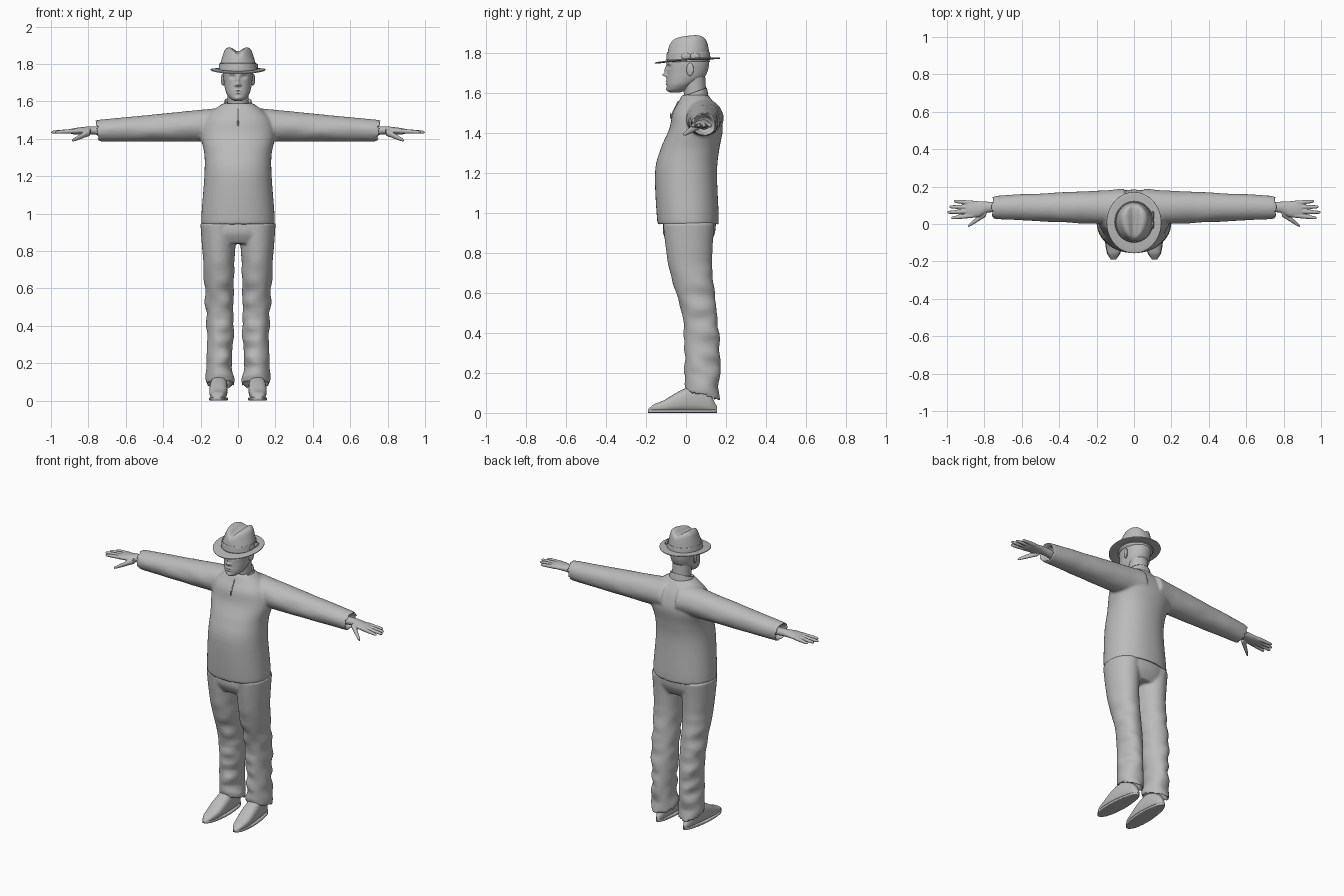
import bpy
import bmesh
from math import cos, sin, pi, tau, exp, tanh, copysign
from mathutils import Vector, noise

if "Cube" in bpy.data.objects:
    bpy.data.objects.remove(bpy.data.objects["Cube"])

grey = bpy.data.materials.new("clay_grey")
grey.use_nodes = True
grey.diffuse_color = (.5, .5, .5, 1)
grey.node_tree.nodes["Principled BSDF"].inputs["Base Color"].default_value = grey.diffuse_color

SIDES = {"left": 1, "right": -1}


def clamp(value):
    return max(0, min(1, value))


def bell(value, width):
    return exp(-(value / width) ** 2)


def spline(keys, steps):
    """Smooth in-between sections through the key sections."""
    last = len(keys) - 1
    for i in range(last):
        before, start, end, after = (keys[max(0, min(last, i + k))] for k in (-1, 0, 1, 2))
        for step in range(steps):
            t = step / steps
            yield [q + t / 2 * (r - p + t * (2 * p - 5 * q + 4 * r - w + t * (3 * (q - r) + w - p)))
                   for p, q, r, w in zip(before, start, end, after)]
    yield keys[-1]


def loft(bm, axis, keys, side=1, warp=None, sides=32, steps=5, power=2):
    """Skin of oval sections along an axis: (position, centre u, centre v, radius u, radius v)."""
    rings = []
    for t, centre_u, centre_v, radius_u, radius_v in spline(keys, steps):
        ring = []
        for k in range(sides):
            c, s = cos(tau * k / sides), sin(tau * k / sides)
            u = centre_u + radius_u * copysign(abs(c) ** (2 / power), c)
            v = centre_v + radius_v * copysign(abs(s) ** (2 / power), s)
            point = Vector({"x": (t, u, v), "y": (u, t, v), "z": (u, v, t)}[axis])
            if warp:
                point = warp(point)
            point.x *= side
            ring.append(bm.verts.new(point))
        rings.append(ring)
    for low, high in zip(rings, rings[1:]):
        for k in range(sides):
            j = (k + 1) % sides
            bm.faces.new((low[k], low[j], high[j], high[k]))
    bm.faces.new(rings[0])
    bm.faces.new(rings[-1])


def finish(name, bm, voxel=0, relax=3):
    """Turn the skins into one object, fused when a voxel size is given."""
    bmesh.ops.recalc_face_normals(bm, faces=bm.faces)
    for face in bm.faces:
        face.smooth = True
    mesh = bpy.data.meshes.new(name)
    bm.to_mesh(mesh)
    bm.free()
    mesh.materials.append(grey)
    obj = bpy.data.objects.new(name, mesh)
    bpy.context.collection.objects.link(obj)
    if voxel:
        fuse = obj.modifiers.new("Fuse", "REMESH")
        fuse.mode = "VOXEL"
        fuse.voxel_size = voxel
        fuse.use_smooth_shade = True
        obj.modifiers.new("Relax", "SMOOTH").iterations = relax


def single(name, axis, keys, **options):
    bm = bmesh.new()
    loft(bm, axis, keys, **options)
    finish(name, bm)


def column(rows):
    """Upright sections centred on the body: (height, centre y, radius x, radius y)."""
    return [(z, 0, y, across, deep) for z, y, across, deep in rows]


def shrink(key, move, wall):
    t, u, v, radius_u, radius_v = key
    return t + move, u, v, radius_u - wall, radius_v - wall


def hollow(keys, depth, wall):
    """Fold the open end of a garment back inside itself."""
    end = keys[-1]
    return keys + [shrink(end, depth / 6, wall / 2), shrink(end, depth / 3, wall), shrink(end, depth, wall * 1.5)]


def rod(bm, start, end, thick, thin, side):
    """Finger with a rounded tip."""
    start, end = Vector(start), Vector(end)
    keys = []
    for t, tip in ((0, 1), (.5, 1), (.9, .9), (1, .3)):
        radius = (thick + (thin - thick) * t) * tip
        keys.append((*start.lerp(end, t), radius, radius))
    loft(bm, "x", keys, side, sides=16)


def pebble(name, axis, centre, radii, **options):
    """Egg-shaped piece; the first centre and radius lie along the axis."""
    keys = []
    for i in range(9):
        angle = pi * (i + .1) / 8.2
        swell = sin(angle)
        keys.append((centre[0] - radii[0] * cos(angle), centre[1], centre[2], radii[1] * swell, radii[2] * swell))
    single(name, axis, keys, **options)


def crumple(point, amount):
    """Soft cloth creases."""
    wave = noise.noise(Vector((point.x * 9, point.y * 7, point.z * 17)))
    return point + Vector((1, 1, 0)) * amount * wave


# Sweater: body and both sleeves with hollow cuffs
def sleeve_cloth(point):
    slant = max(0, point.x - .5) * (point.z - 1.44) / 2
    return crumple(point, .005) + Vector((slant, 0, 0))


bm = bmesh.new()
loft(bm, "z", column([(.95, .01, .18, .14), (.96, .01, .197, .154), (1.2, 0, .18, .155), (1.32, .02, .18, .147),
                      (1.42, .05, .2, .134), (1.5, .05, .18, .117), (1.55, .05, .135, .09), (1.59, .045, .08, .065)]),
     sides=48, power=2.2)
sleeve = [(x, .09, 1.48 - x / 20, .1 - x / 20, .095 - x / 20) for x in (.05, .2, .4, .6, .75)]
for side in SIDES.values():
    loft(bm, "x", hollow(sleeve, -.04, .014), side, sleeve_cloth)
finish("sweater", bm, .008, 4)

# Stand-up collar, higher at the nape, and the short zip below it
collar = column([(1.54, .04, .085, .075), (1.6, .04, .073, .065)])
single("collar", "z", hollow(collar, -.03, .01),
       warp=lambda point: point + Vector((0, 0, .36 * (point.y - .04))))
single("zip", "z", column([(1.47, -.074, .002, .004), (1.51, -.062, .003, .004), (1.56, -.036, .003, .005)]), sides=8)
pebble("zip_pull", "z", (1.485, 0, -.076), (.016, .005, .004), sides=12)


# Trousers: hips and two creased legs with hems dropping at the heel
def trouser_cloth(point):
    low = max(0, 1 - point.z * 4)
    point = crumple(point, .014 * clamp(2.5 - point.z * 3))
    return point - Vector((0, 0, .4 * low * (point.y - .08)))


leg = []
for step in range(9):
    z = .95 - step * .108
    thigh = max(0, z - .5)
    leg.append((z, .095 + z / 100, .047 - .034 * tanh((z - .6) * 7), .07 + thigh * .06, .088 + thigh * .09))
bm = bmesh.new()
loft(bm, "z", column([(.98, .02, .18, .13), (.9, .015, .19, .13), (.84, .015, .165, .1)]), sides=48, power=2.3)
for side in SIDES.values():
    loft(bm, "z", hollow(leg, .05, .016), side, trouser_cloth, sides=40)
finish("trousers", bm, .008, 4)

# Shoes: low toe rising to the instep, on a thin sole
upper, sole = [], []
for step in range(13):
    t = step / 12
    y = -.19 + .345 * t
    rounding = max(.2, sin(pi * t) ** .4)
    half = (.032 + .034 * clamp(t * 2.4 - .5)) * rounding
    outward = .11 - t / 80
    width = (.053 - t / 100) * rounding
    upper.append((y, outward, half + .005, width, half))
    sole.append((y, outward, .009, width + .003, .009))
for label, side in SIDES.items():
    single(label + "_shoe", "y", upper, side=side, power=2.6)
    single(label + "_sole", "y", sole, side=side, power=5)

# Hands: wrist and palm, four spread fingers, thumb pointing forward and down
for label, side in SIDES.items():
    bm = bmesh.new()
    loft(bm, "x", [(.7, .09, 1.44, .028, .024), (.78, .09, 1.445, .029, .022), (.83, .08, 1.443, .042, .02),
                   (.88, .078, 1.44, .045, .016), (.9, .078, 1.44, .038, .01)], side)
    for finger, reach in enumerate((.963, .988, 1, .978)):
        rod(bm, (.86, .112 - finger * .022, 1.442), (reach, .122 - finger * .03, 1.435), .013, .009, side)
    rod(bm, (.79, .06, 1.437), (.888, -.012, 1.39), .02, .009, side)
    finish(label + "_hand", bm, .0035, 2)

# Head: oval skull with the face raised and sunk by soft bumps (x, z, width, height, amount)
FEATURES = {
    "nose_bridge": (0, 1.712, .009, .022, .012),
    "nose_tip": (0, 1.69, .012, .009, .018),
    "nostril": (.012, 1.686, .006, .006, .007),
    "eye_socket": (.03, 1.731, .014, .009, -.012),
    "eyeball": (.03, 1.731, .008, .004, .006),
    "brow": (.028, 1.748, .02, .006, .005),
    "upper_lip": (0, 1.658, .018, .004, .006),
    "lower_lip": (0, 1.645, .014, .005, .006),
    "chin": (0, 1.617, .017, .01, .006),
}


def sculpt_face(point):
    front = clamp((-.02 - point.y) * 25)
    push = sum(amount * bell(abs(point.x) - x, width) * bell(point.z - z, height)
               for x, z, width, height, amount in FEATURES.values())
    return point - Vector((0, push * front, 0))


single("head", "z", column([(1.602, -.055, .018, .025), (1.614, -.047, .04, .046), (1.64, -.028, .06, .068),
                            (1.67, -.006, .07, .09), (1.7, .005, .075, .1), (1.75, .01, .08, .106),
                            (1.8, .01, .077, .1), (1.84, .01, .045, .05)]),
       warp=sculpt_face, sides=128, steps=12, power=2.15)
single("neck", "z", column([(1.5, .055, .062, .055), (1.6, .045, .057, .056), (1.7, .035, .06, .06)]))
for label, side in SIDES.items():
    pebble(label + "_ear", "x", (.08, .02, 1.717), (.01, .018, .033), side=side,
           warp=lambda point: point + Vector((.3 * (point.y - .02), 0, 0)))


# Hat: pinched and creased crown, band, side bow, gently curled brim
def crease(point):
    rise = max(0, (point.z - 1.8) * 11)
    front = clamp((.05 - point.y) * 8)
    drop = rise * (.024 * bell(point.x, .028) + .014 * front)
    return Vector((point.x * (1 - .28 * rise * front), point.y, point.z - drop))


def curl(point):
    return point + Vector((0, 0, .075 * point.y + .4 * point.x ** 2))


single("hat_crown", "z", column([(1.755, .012, .1, .107), (1.8, .012, .095, .104), (1.85, .012, .084, .098),
                                 (1.877, .013, .074, .09), (1.889, .014, .058, .076), (1.892, .015, .035, .05),
                                 (1.892, .015, .002, .01)]), warp=crease, sides=64)
band = column([(1.765, .012, .104, .111), (1.802, .012, .1, .107)])
single("hat_band", "z", hollow(band, -.01, .01), sides=64)
for label, y in (("front", 0), ("back", .045)):
    pebble("bow_loop_" + label, "y", (y, .101, 1.784), (.024, .007, .016))
single("hat_brim", "z", column([(1.76, .01, .085, .09), (1.757, .008, .139, .155), (1.761, .007, .146, .163),
                                (1.765, .008, .139, .155), (1.768, .01, .09, .095)]), warp=curl, sides=64)
